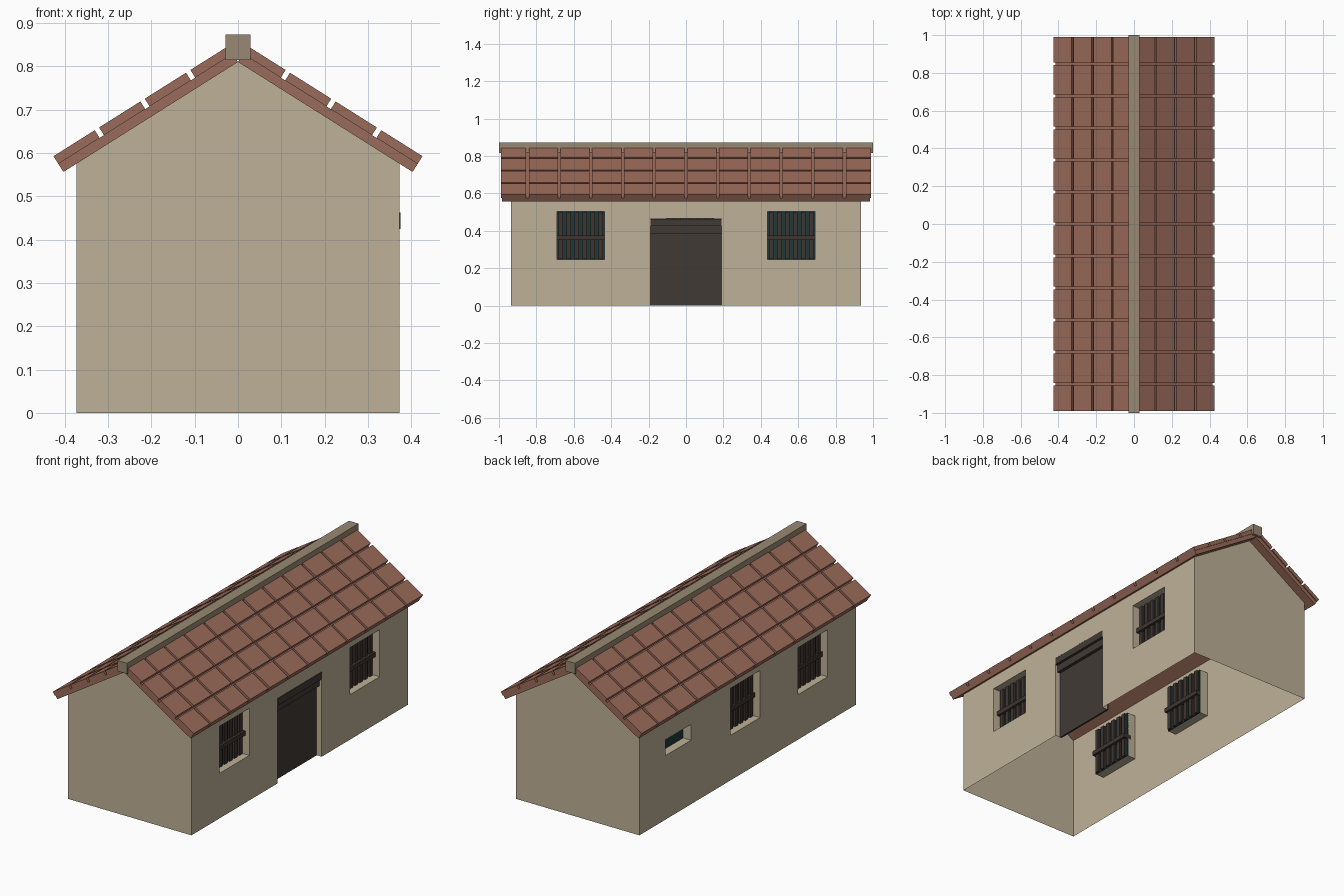
import bpy, bmesh, math
from mathutils import Vector

cube = bpy.data.objects.get("Cube")
if cube:
    bpy.data.objects.remove(cube, do_unlink=True)


def material(name, rgb):
    lin = [((c / 255 + 0.055) / 1.055) ** 2.4 for c in rgb] + [1]
    m = bpy.data.materials.new(name)
    m.use_nodes = True
    m.diffuse_color = lin
    bsdf = m.node_tree.nodes["Principled BSDF"]
    bsdf.inputs["Base Color"].default_value = lin
    bsdf.inputs["Roughness"].default_value = 0.9
    return m


PLASTER = material("plaster", (190, 177, 151))
CLAY = material("clay tile", (154, 107, 90))
STONE = material("ridge stone", (152, 137, 114))
SHUTTER = material("dark shutter", (64, 58, 53))
BAR = material("bar wood", (62, 53, 48))
GLASS = material("teal glass", (32, 56, 57))

WALL_X, WALL_Y, APEX, SLOPE = 0.373, 0.935, 0.81, 0.63
EAVE = APEX - SLOPE * WALL_X


def finish(name, bm, mat):
    mesh = bpy.data.meshes.new(name)
    bm.to_mesh(mesh)
    bm.free()
    mesh.materials.append(mat)
    obj = bpy.data.objects.new(name, mesh)
    bpy.context.scene.collection.objects.link(obj)
    return obj


def add_box(bm, lo, hi):
    lo, hi = Vector(lo), Vector(hi)
    verts = bmesh.ops.create_cube(bm, size=1)["verts"]
    for v in verts:
        v.co = (lo + hi) / 2 + v.co * (hi - lo)
    return verts


def box(name, lo, hi, mat):
    bm = bmesh.new()
    add_box(bm, lo, hi)
    return finish(name, bm, mat)


def side_wall(name, side, holes):
    """Thin wall with rectangular openings (y0, y1, z0, z1, depth) and inward reveals."""
    bm = bmesh.new()
    x = side * WALL_X

    def quad(points):
        bm.faces.new([bm.verts.new(p) for p in (points if side > 0 else points[::-1])])

    ys = sorted({-WALL_Y, WALL_Y, *(v for h in holes for v in h[:2])})
    zs = sorted({0, EAVE, *(v for h in holes for v in h[2:4])})
    for y0, y1 in zip(ys, ys[1:]):
        for z0, z1 in zip(zs, zs[1:]):
            cy, cz = (y0 + y1) / 2, (z0 + z1) / 2
            if not any(h[0] < cy < h[1] and h[2] < cz < h[3] for h in holes):
                quad([(x, y0, z0), (x, y1, z0), (x, y1, z1), (x, y0, z1)])
    for y0, y1, z0, z1, depth in holes:
        xi = x - side * depth
        ring = [(y0, z0), (y1, z0), (y1, z1), (y0, z1)]
        for (ya, za), (yb, zb) in zip(ring, ring[1:] + ring[:1]):
            if za + zb > 0:
                quad([(x, ya, za), (x, yb, zb), (xi, yb, zb), (xi, ya, za)])
    bmesh.ops.remove_doubles(bm, verts=bm.verts, dist=1e-5)
    return finish(name, bm, PLASTER)


# Walls
HALF, LOW, HIGH, REVEAL = 0.128, 0.246, 0.503, 0.05
door = (-0.19, 0.19, 0, 0.465, 0.03)
vent = (0.49, 0.71, 0.35, 0.436, REVEAL)
door_side = [-0.563, 0.563]
plain_side = [-0.563, 0.022]


def opening(y):
    return (y - HALF, y + HALF, LOW, HIGH, REVEAL)


side_wall("door_side_wall", 1, [opening(y) for y in door_side] + [door])
side_wall("plain_side_wall", -1, [opening(y) for y in plain_side] + [vent])
for name, y in (("front_gable", -WALL_Y), ("back_gable", WALL_Y)):
    bm = bmesh.new()
    outline = [(-WALL_X, 0), (WALL_X, 0), (WALL_X, EAVE), (0, APEX), (-WALL_X, EAVE)]
    face = bm.faces.new([bm.verts.new((x, y, z)) for x, z in outline])
    if y > 0:
        face.normal_flip()
    finish(name, bm, PLASTER)


# Barred windows
def window(name, side, y):
    xc = side * (WALL_X - REVEAL)
    box(name + "_glass", (xc - 0.003, y - HALF, LOW), (xc + 0.003, y + HALF, HIGH), GLASS)
    bm = bmesh.new()
    pitch = 2 * HALF / 6
    for i in range(6):
        yc = y - HALF + pitch * (i + 0.5)
        add_box(bm, (xc - 0.014, yc - 0.012, LOW + 0.002), (xc + 0.014, yc + 0.012, HIGH - 0.002))
    add_box(bm, (xc - 0.02, y - HALF, 0.35), (xc + 0.026, y + HALF, 0.374))
    finish(name + "_bars", bm, BAR)


for i, y in enumerate(door_side):
    window(f"door_side_window_{i + 1}", 1, y)
for i, y in enumerate(plain_side):
    window(f"plain_side_window_{i + 1}", -1, y)
vent_x = -WALL_X + REVEAL
box("vent_glass", (vent_x - 0.003, vent[0], vent[2]), (vent_x + 0.003, vent[1], vent[3]), GLASS)

# Roller door with stepped housing
inner = WALL_X - 0.03
box("door_shutter", (inner - 0.01, -0.19, 0), (inner, 0.19, 0.39), SHUTTER)
box("door_housing_lower", (inner - 0.01, -0.19, 0.385), (WALL_X - 0.012, 0.19, 0.425), SHUTTER)
box("door_housing_upper", (inner - 0.01, -0.19, 0.425), (WALL_X + 0.002, 0.19, 0.463), SHUTTER)

# Roof decks and tiles, laid out along the slope
angle = math.atan(SLOPE)
along = Vector((math.cos(angle), 0, -math.sin(angle)))
normal = Vector((math.sin(angle), 0, math.cos(angle)))
LENGTH = 0.403 / math.cos(angle)
DECK, TILE, PITCH = 0.022, 0.021, 0.1695


def slope_box(bm, side, s0, s1, y0, y1, t0, t1):
    verts = add_box(bm, (s0, y0, t0), (s1, y1, t1))
    for v in verts:
        p = Vector((0, 0, APEX)) + along * v.co.x + normal * v.co.z
        v.co = (side * p.x, v.co.y, p.z)


for side, label in ((1, "left"), (-1, "right")):
    bm = bmesh.new()
    slope_box(bm, side, 0, LENGTH, -0.985, 0.985, 0, DECK)
    bmesh.ops.recalc_face_normals(bm, faces=bm.faces)
    finish(label + "_roof_deck", bm, CLAY)
    bm = bmesh.new()
    row = 0.1245
    for r in range(4):
        s1 = LENGTH - r * row
        s0 = max(s1 - row + 0.012, 0)
        for c in range(-6, 6):
            y0 = max(c * PITCH + 0.007, -0.99)
            y1 = min((c + 1) * PITCH - 0.007, 0.99)
            slope_box(bm, side, s0, s1, y0, y1, DECK, DECK + TILE)
    bmesh.ops.recalc_face_normals(bm, faces=bm.faces)
    finish(label + "_roof_tiles", bm, CLAY)

# Ridge cap
box("ridge_cap", (-0.029, -1, 0.815), (0.029, 1, 0.873), STONE)
